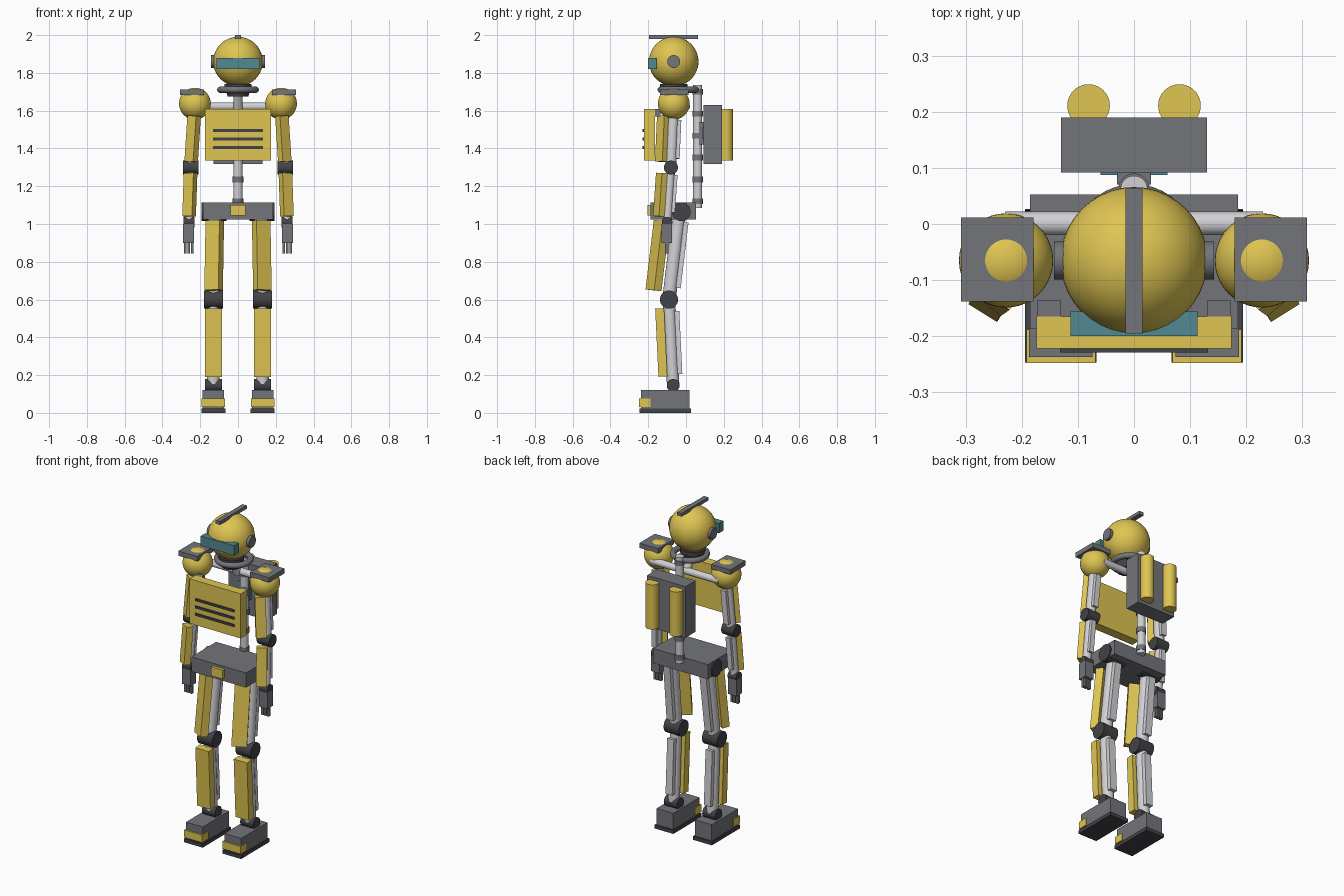
import bpy, math
from mathutils import Vector, Matrix

if "Cube" in bpy.data.objects:
    bpy.data.objects.remove(bpy.data.objects["Cube"])


def material(name, rgb):
    m = bpy.data.materials.new(name)
    m.diffuse_color = (*rgb, 1)
    m.use_nodes = True
    m.node_tree.nodes["Principled BSDF"].inputs["Base Color"].default_value = m.diffuse_color
    return m


YELLOW = material("warm yellow", (0.74, 0.56, 0.085))
GREY = material("mid grey", (0.175, 0.178, 0.195))
DARK = material("charcoal", (0.055, 0.056, 0.063))
LIGHT = material("light metal", (0.64, 0.64, 0.67))
TEAL = material("teal glass", (0.085, 0.25, 0.29))


def finish(name, mat, smooth=False):
    ob = bpy.context.object
    ob.name = name
    ob.data.materials.append(mat)
    if smooth:
        bpy.ops.object.shade_smooth_by_angle(angle=math.radians(40))
    return ob


def box(name, mat, x, y, z):
    """Box from its (min, max) range on each axis."""
    bpy.ops.mesh.primitive_cube_add(size=1)
    ob = finish(name, mat)
    ob.matrix_world = (Matrix.Translation([sum(r) / 2 for r in (x, y, z)])
                       @ Matrix.Diagonal([abs(r[1] - r[0]) for r in (x, y, z)] + [1]))
    return ob


def rod(name, mat, a, b, r, r2=None):
    """Round bar from a to b, optionally tapered."""
    a, b = Vector(a), Vector(b)
    bpy.ops.mesh.primitive_cone_add(vertices=32, radius1=r, radius2=r if r2 is None else r2,
                                    depth=(b - a).length)
    ob = finish(name, mat, True)
    ob.matrix_world = (Matrix.Translation((a + b) / 2)
                       @ (b - a).to_track_quat('Z', 'Y').to_matrix().to_4x4())
    return ob


def ball(name, mat, c, r):
    bpy.ops.mesh.primitive_uv_sphere_add(segments=40, ring_count=24, radius=r, location=c)
    return finish(name, mat, True)


def plate(name, mat, a, b, shift, size, z_range, turn=0):
    """Box lying along the limb a-b, moved along y and turned about the limb."""
    a, b = Vector(a), Vector(b)
    up = (a - b).normalized()
    mid_z = sum(z_range) / 2
    centre = b + (a - b) * ((mid_z - b.z) / (a.z - b.z)) + Vector((0, shift, 0))
    side = Vector((0, 1, 0)).cross(up).normalized()
    frame = Matrix((side, up.cross(side), up)).transposed().to_4x4()
    bpy.ops.mesh.primitive_cube_add(size=1)
    ob = finish(name, mat)
    ob.matrix_world = (Matrix.Translation(centre) @ frame @ Matrix.Rotation(turn, 4, 'Z')
                       @ Matrix.Diagonal((*size, z_range[1] - z_range[0], 1)))
    return ob


def hinge(name, mat, c, half, r):
    """Joint drum lying along x."""
    c = Vector(c)
    d = Vector((half, 0, 0))
    return rod(name, mat, c - d, c + d, r)


# Head
ball("head", YELLOW, (0, -0.065, 1.86), 0.131)
box("visor", TEAL, (-0.113, 0.113), (-0.2, -0.156), (1.82, 1.88))
box("head_crest", GREY, (-0.015, 0.015), (-0.195, 0.064), (1.98, 2.0))
for s in (-1, 1):
    rod("ear_disc", GREY, (s * 0.11, -0.065, 1.86), (s * 0.143, -0.065, 1.86), 0.034)

# Neck and collar
rod("neck_cap", DARK, (0, -0.065, 1.715), (0, -0.065, 1.74), 0.072)
rod("neck_cup", DARK, (0, -0.065, 1.675), (0, -0.065, 1.715), 0.055, 0.066)
rod("neck_post", LIGHT, (0, -0.045, 1.70), (0, -0.005, 1.61), 0.025)
bpy.ops.mesh.primitive_torus_add(location=(0, -0.04, 1.711), major_radius=0.094,
                                 minor_radius=0.017, major_segments=40, minor_segments=12)
finish("collar_ring", GREY, True)

# Spine and shoulder bar
rod("spine", LIGHT, (0, 0.062, 1.085), (0, 0.062, 1.735), 0.024)
for i in range(6):
    z = 1.12 + i * 0.116
    rod("spine_band", GREY, (0, 0.062, z - 0.015), (0, 0.062, z + 0.015), 0.028)
rod("shoulder_bar", LIGHT, (-0.23, 0.001, 1.622), (0.23, 0.001, 1.622), 0.021)

# Chest panel with slots
box("chest_panel", YELLOW, (-0.174, 0.174), (-0.222, -0.165), (1.337, 1.61))
for z in (1.495, 1.45, 1.405):
    box("chest_slot", DARK, (-0.132, 0.132), (-0.229, -0.221), (z - 0.007, z + 0.007))

# Backpack
box("backpack", GREY, (-0.13, 0.13), (0.092, 0.19), (1.317, 1.63))
box("backpack_mount", GREY, (-0.03, 0.03), (0.07, 0.093), (1.42, 1.54))
box("backpack_plate", TEAL, (-0.06, 0.06), (0.087, 0.093), (1.45, 1.51))

# Pelvis
box("pelvis", GREY, (-0.185, 0.185), (-0.187, 0.053), (1.025, 1.115))
box("belt_plate", YELLOW, (-0.039, 0.039), (-0.205, -0.186), (1.045, 1.1))

for s in (-1, 1):
    # Backpack tanks and panel brackets
    rod("tank", YELLOW, (s * 0.081, 0.211, 1.337), (s * 0.081, 0.211, 1.61), 0.038)
    box("panel_bracket", GREY, (s * 0.13, s * 0.173), (-0.166, -0.136), (1.57, 1.61))

    # Arm joints
    shoulder = (s * 0.228, -0.065, 1.637)
    elbow = (s * 0.25, -0.08, 1.299)
    wrist = (s * 0.26, -0.1, 1.01)
    ball("shoulder", YELLOW, shoulder, 0.084)
    box("shoulder_plate", GREY, (s * 0.179, s * 0.308), (-0.138, 0.012), (1.683, 1.712))
    rod("upper_arm", LIGHT, shoulder, elbow, 0.029)
    rod("forearm", LIGHT, elbow, wrist, 0.024)
    hinge("elbow", DARK, elbow, 0.042, 0.037)
    hinge("wrist", DARK, wrist, 0.029, 0.028)

    # Arm armour
    plate("upper_arm_guard", YELLOW, shoulder, elbow, -0.051, (0.06, 0.04), (1.33, 1.572),
          s * math.radians(40))
    plate("forearm_guard", YELLOW, elbow, wrist, -0.044, (0.06, 0.04), (1.04, 1.27),
          s * math.radians(32))
    plate("upper_arm_back", LIGHT, shoulder, elbow, 0.034, (0.035, 0.02), (1.345, 1.55))
    plate("forearm_back", LIGHT, elbow, wrist, 0.029, (0.03, 0.018), (1.06, 1.26))

    # Hand with three fingers
    box("palm", GREY, (s * 0.232, s * 0.29), (-0.129, -0.075), (0.9, 1.0))
    for x in (0.242, 0.261, 0.28):
        box("finger", GREY, (s * x - 0.007, s * x + 0.007), (-0.111, -0.093), (0.845, 0.905))

    # Leg joints
    hip = (s * 0.122, -0.035, 1.06)
    knee = (s * 0.13, -0.09, 0.6)
    ankle = (s * 0.13, -0.068, 0.145)
    rod("hip", DARK, (s * 0.06, -0.025, 1.065), (s * 0.193, -0.025, 1.065), 0.05)
    rod("thigh", LIGHT, hip, knee, 0.036)
    rod("shin", LIGHT, knee, ankle, 0.033)
    hinge("knee", DARK, knee, 0.051, 0.048)
    hinge("ankle", DARK, ankle, 0.044, 0.034)

    # Leg armour
    plate("thigh_guard", YELLOW, hip, knee, -0.088, (0.087, 0.046), (0.648, 1.018),
          s * math.radians(32))
    plate("shin_guard", YELLOW, knee, ankle, -0.052, (0.09, 0.047), (0.192, 0.553))
    plate("thigh_back", LIGHT, hip, knee, 0.042, (0.045, 0.025), (0.66, 1.01))
    plate("calf_back", LIGHT, knee, ankle, 0.039, (0.045, 0.025), (0.205, 0.54))

    # Foot
    box("foot", GREY, (s * 0.074, s * 0.187), (-0.237, 0.018), (0.02, 0.121))
    box("sole", DARK, (s * 0.067, s * 0.194), (-0.247, 0.027), (0, 0.022))
    box("toe_cap", YELLOW, (s * 0.069, s * 0.192), (-0.248, -0.188), (0.03, 0.076))
